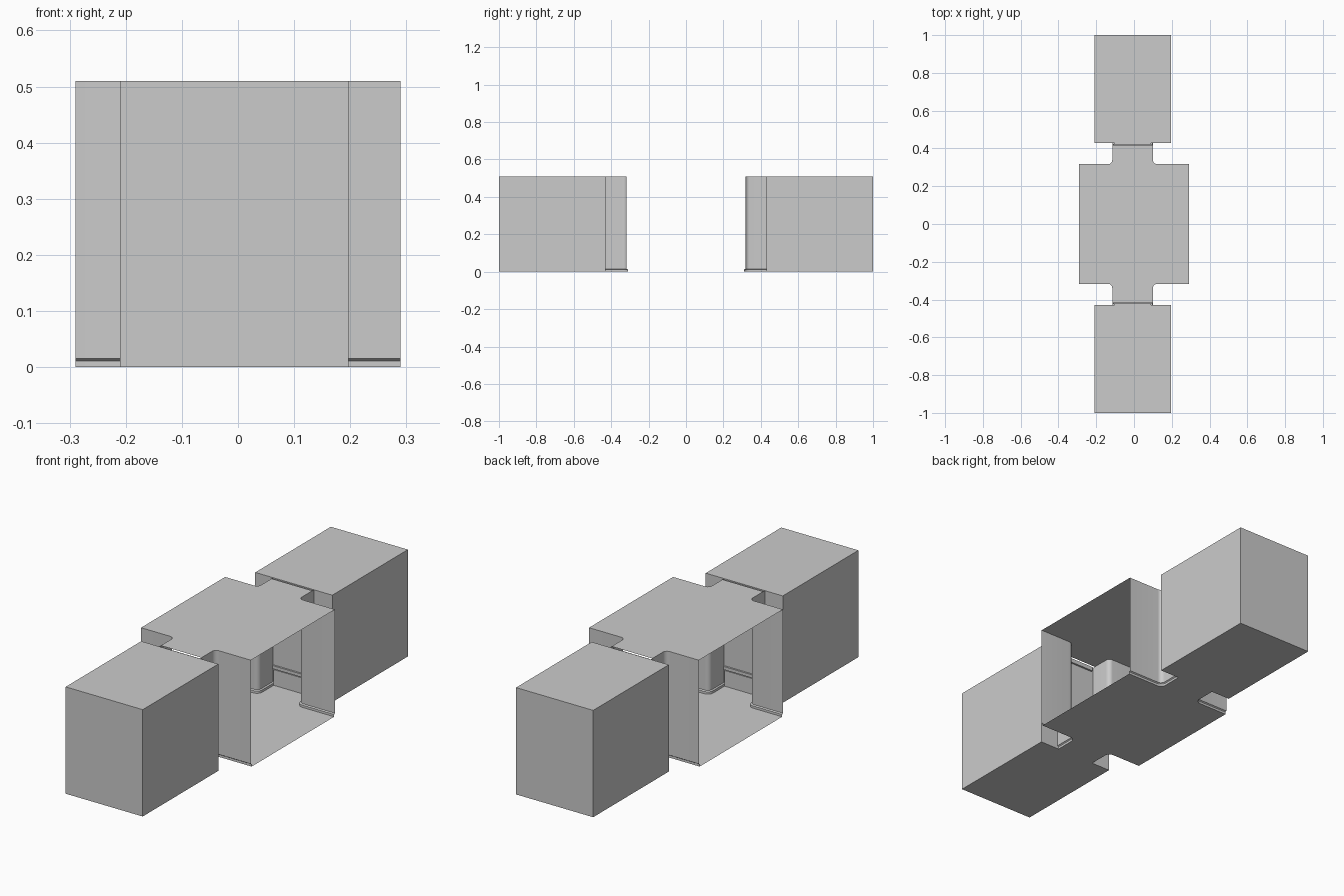
import bpy, bmesh
from math import sin, cos, pi

if "Cube" in bpy.data.objects:
    bpy.data.objects.remove(bpy.data.objects["Cube"])

H, HALF_X, WALL_Y, ROOM_Y = 0.51, 0.29, 0.317, 0.43
SIDES = {1: 0.10, -1: 0.115}      # passage half widths on +x and -x
R = 0.022                         # corner rounding


def make(name, verts, faces):
    me = bpy.data.meshes.new(name)
    me.from_pydata(verts, [], faces)
    bm = bmesh.new()
    bm.from_mesh(me)
    bmesh.ops.recalc_face_normals(bm, faces=bm.faces)
    bm.to_mesh(me)
    bm.free()
    ob = bpy.data.objects.new(name, me)
    bpy.context.collection.objects.link(ob)
    return ob


def box(name, x0, x1, y0, y1, z0, z1):
    v = [(x, y, z) for x in (x0, x1) for y in (y0, y1) for z in (z0, z1)]
    f = [(0, 1, 3, 2), (4, 6, 7, 5), (0, 4, 5, 1), (2, 3, 7, 6), (0, 2, 6, 4), (1, 5, 7, 3)]
    return make(name, v, f)


# Plan path of one wall quarter: open side, rounded corner, then down the passage
def path(sx, sy, off, end):
    cx, cy, r = SIDES[sx] + R, WALL_Y + R, R + off
    pts = [(HALF_X, WALL_Y - off)]
    for i in range(9):
        a = pi / 2 * i / 8
        pts.append((cx - r * sin(a), cy - r * cos(a)))
    pts.append((SIDES[sx] - off, end))
    return [(sx * x, sy * y) for x, y in pts]


# Outline of the whole hall including both passages
def slab(name, z, off, end):
    loop = (path(1, 1, off, end) + path(-1, 1, off, end)[::-1]
            + path(-1, -1, off, end) + path(1, -1, off, end)[::-1])
    make(name, [(x, y, z) for x, y in loop], [tuple(range(len(loop)))])


slab("hall_floor", 0.0, 0.006, ROOM_Y)
slab("hall_ceiling", H, 0.0, 0.418)

# Walls with moulded baseboard, swept along each quarter path
profile = [(0.006, 0), (0.006, 0.011), (0.003, 0.014), (0, 0.015), (0, H)]
for sx in (1, -1):
    for sy in (1, -1):
        verts = []
        for off, z in profile:
            row = path(sx, sy, off, ROOM_Y)
            verts += [(x, y, z) for x, y in row]
        n = len(row)
        faces = [(k * n + i, k * n + i + 1, (k + 1) * n + i + 1, (k + 1) * n + i)
                 for k in range(len(profile) - 1) for i in range(n - 1)]
        wall = make("hall_wall", verts, faces)
        bpy.ops.object.select_all(action='DESELECT')
        wall.select_set(True)
        bpy.context.view_layer.objects.active = wall
        bpy.ops.object.shade_smooth_by_angle(angle=0.6)

for sy in (1, -1):
    def ybox(name, x0, x1, ya, yb, z0, z1):
        a, b = sorted((sy * ya, sy * yb))
        box(name, x0, x1, a, b, z0, z1)

    # End rooms
    ybox("end_room", -0.21, 0.197, ROOM_Y, 1.0, 0, H)
    # Door trim closing the passage
    ybox("door_lintel", -0.103, 0.09, 0.420, 0.429, 0.485, 0.505)
    ybox("door_lower_rail", -0.109, 0.094, 0.425, 0.4295, 0.0, 0.075)
    ybox("door_moulding", -0.113, 0.098, 0.421, 0.4295, 0.08, 0.095)
